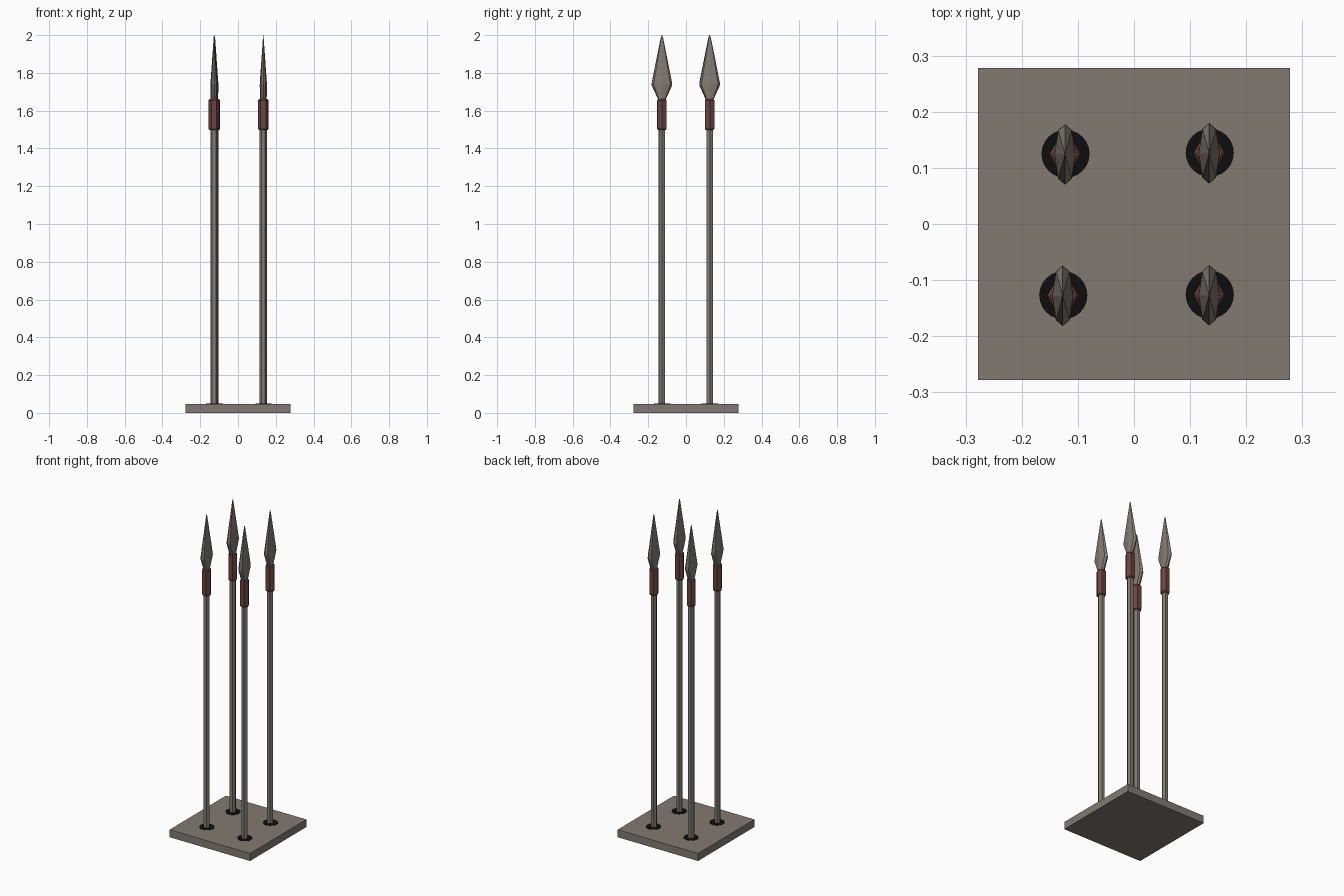
import bpy, bmesh, math

if "Cube" in bpy.data.objects:
    bpy.data.objects.remove(bpy.data.objects["Cube"])

def material(name, rgb):
    m = bpy.data.materials.new(name)
    m.diffuse_color = (*rgb, 1)
    m.use_nodes = True
    m.node_tree.nodes["Principled BSDF"].inputs["Base Color"].default_value = m.diffuse_color
    return m

STONE = material("weathered grey", (0.225, 0.195, 0.165))
LEATHER = material("dark red leather", (0.145, 0.06, 0.048))
BLACK = material("black socket", (0.004, 0.004, 0.004))

def finish(bm, name, mat):
    bmesh.ops.recalc_face_normals(bm, faces=bm.faces)
    me = bpy.data.meshes.new(name)
    bm.to_mesh(me)
    bm.free()
    me.materials.append(mat)
    ob = bpy.data.objects.new(name, me)
    bpy.context.collection.objects.link(ob)
    return ob

def loft(name, section, levels, centre, mat):
    """Stack scaled copies of a section; levels are (z, scale x, scale y)."""
    bm = bmesh.new()
    rings = [[bm.verts.new((centre[0] + x * sx, centre[1] + y * sy, z))
              for x, y in section] for z, sx, sy in levels]
    n = len(section)
    for a, b in zip(rings, rings[1:]):
        for i in range(n):
            j = (i + 1) % n
            bm.faces.new((a[i], a[j], b[j], b[i]))
    bm.faces.new(rings[0])
    bm.faces.new(rings[-1])
    return finish(bm, name, mat)

def polygon(n):
    return [(math.cos(2 * math.pi * i / n), math.sin(2 * math.pi * i / n)) for i in range(n)]

HEX = polygon(6)
# Blade section: flat lozenge with chamfered cutting edges
BLADE = [(1, 0), (0.65, 0.8), (0, 1), (-0.65, 0.8), (-1, 0), (-0.65, -0.8), (0, -1), (0.65, -0.8)]

# Square base plate
loft("base_plate", [(-1, -1), (1, -1), (1, 1), (-1, 1)],
     [(0, 0.278, 0.278), (0.047, 0.278, 0.278)], (0, 0), STONE)

# Four upright spears
spears = {"front_left": (-0.127, -0.128), "front_right": (0.134, -0.127),
          "back_left": (-0.123, 0.124), "back_right": (0.134, 0.126)}
for place, c in spears.items():
    # dark socket around the foot
    loft(f"socket_{place}", polygon(24), [(0.045, 0.043, 0.043), (0.0485, 0.043, 0.043)],
         (c[0] + 0.001, c[1] + 0.001), BLACK)
    # shaft
    loft(f"shaft_{place}", HEX, [(0.03, 0.019, 0.019), (1.55, 0.019, 0.019)], c, STONE)
    # leather binding
    loft(f"binding_{place}", HEX,
         [(1.498, 0.023, 0.023), (1.504, 0.028, 0.028),
          (1.655, 0.028, 0.028), (1.661, 0.023, 0.023)], c, LEATHER)
    # spear head
    loft(f"spear_head_{place}", BLADE,
         [(1.64, 0.017, 0.018), (1.66, 0.018, 0.02), (1.735, 0.019, 0.054),
          (1.75, 0.0185, 0.053), (1.985, 0.002, 0.006), (2.0, 0.0005, 0.001)], c, STONE)
